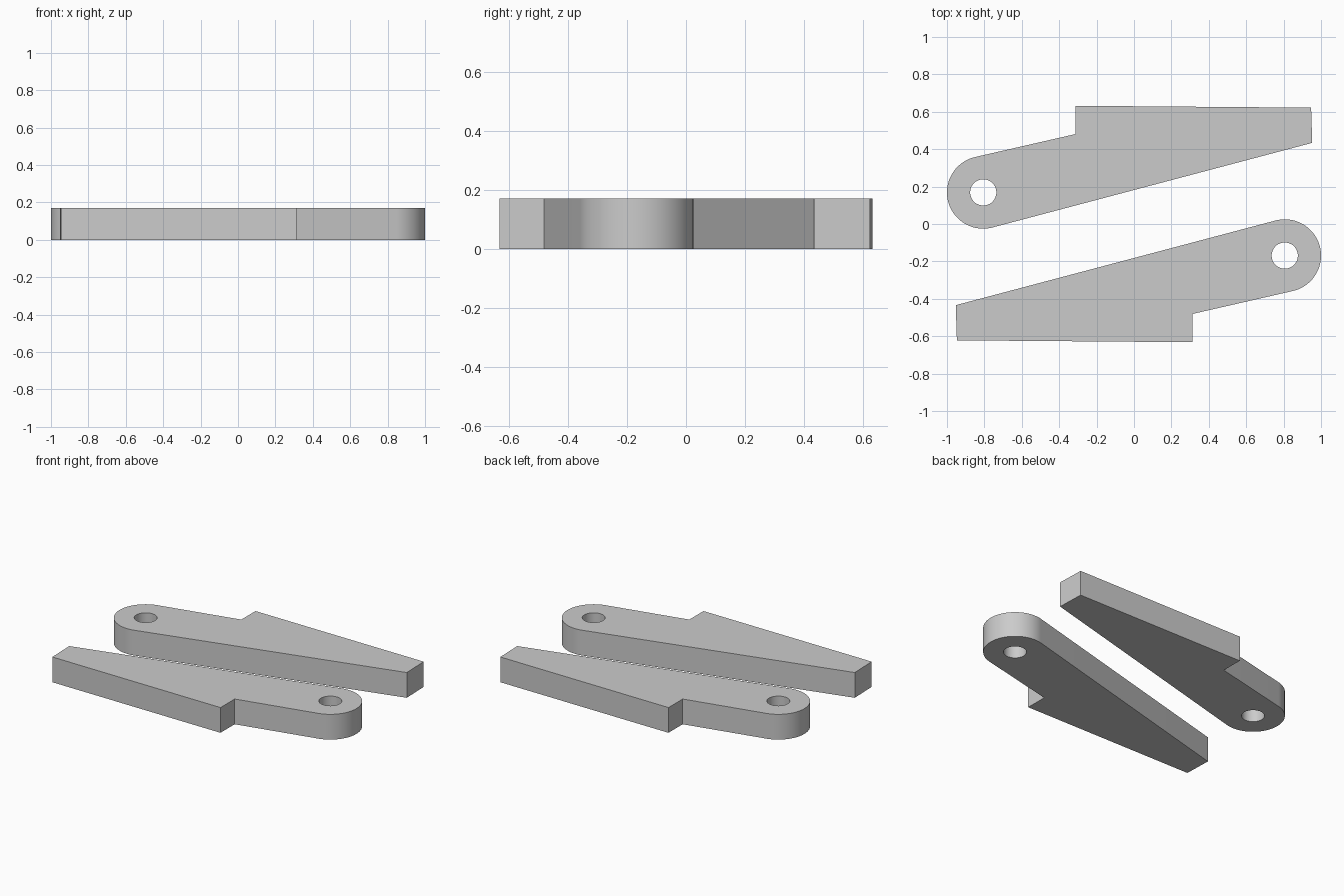
import bpy, bmesh, math
from mathutils import Matrix, Vector

if "Cube" in bpy.data.objects:
    bpy.data.objects.remove(bpy.data.objects["Cube"])

HEIGHT = 0.17
PIVOT = Vector((-0.806, 0.169, 0))
BOSS_R, HOLE_R = 0.194, 0.07

grey = bpy.data.materials.new("light_grey")
grey.diffuse_color = (0.6, 0.6, 0.6, 1)
grey.use_nodes = True
grey.node_tree.nodes["Principled BSDF"].inputs["Base Color"].default_value = grey.diffuse_color


def arc(radius, start, end, steps):
    """Points around the pivot, angles in degrees."""
    angles = [math.radians(start + (end - start) * i / steps) for i in range(steps + 1)]
    return [PIVOT + Vector((radius * math.cos(a), radius * math.sin(a), 0)) for a in angles]


def make_lever(name, turn):
    bm = bmesh.new()
    # Rounded boss running tangentially into the arm, with a stepped wedge blade
    outline = arc(BOSS_R, 102.9, 285.0, 48)
    outline += [Vector(p) for p in ((0.953, 0.434, 0), (0.947, 0.622, 0),
                                    (-0.312, 0.632, 0), (-0.312, 0.481, 0))]
    # Pivot hole
    hole = arc(HOLE_R, 0, 360, 48)[:-1]
    edges = []
    for loop in (outline, hole):
        verts = [bm.verts.new(p) for p in loop]
        edges += [bm.edges.new((v, verts[i - 1])) for i, v in enumerate(verts)]
    bmesh.ops.triangle_fill(bm, edges=edges, use_beauty=True, normal=(0, 0, 1))
    # Extrude the flat plate to full thickness
    ext = bmesh.ops.extrude_face_region(bm, geom=bm.faces[:], use_keep_orig=True)
    top = [g for g in ext["geom"] if isinstance(g, bmesh.types.BMVert)]
    bmesh.ops.translate(bm, verts=top, vec=(0, 0, HEIGHT))
    bmesh.ops.recalc_face_normals(bm, faces=bm.faces[:])
    bmesh.ops.transform(bm, matrix=Matrix.Rotation(turn, 4, "Z"), verts=bm.verts[:])
    mesh = bpy.data.meshes.new(name)
    bm.to_mesh(mesh)
    bm.free()
    mesh.materials.append(grey)
    obj = bpy.data.objects.new(name, mesh)
    bpy.context.collection.objects.link(obj)
    # Smooth round walls, sharp corners
    bpy.ops.object.select_all(action="DESELECT")
    obj.select_set(True)
    bpy.context.view_layer.objects.active = obj
    bpy.ops.object.shade_smooth_by_angle(angle=math.radians(30))


# Two identical levers, one turned half a revolution
make_lever("back_lever", 0)
make_lever("front_lever", math.pi)
